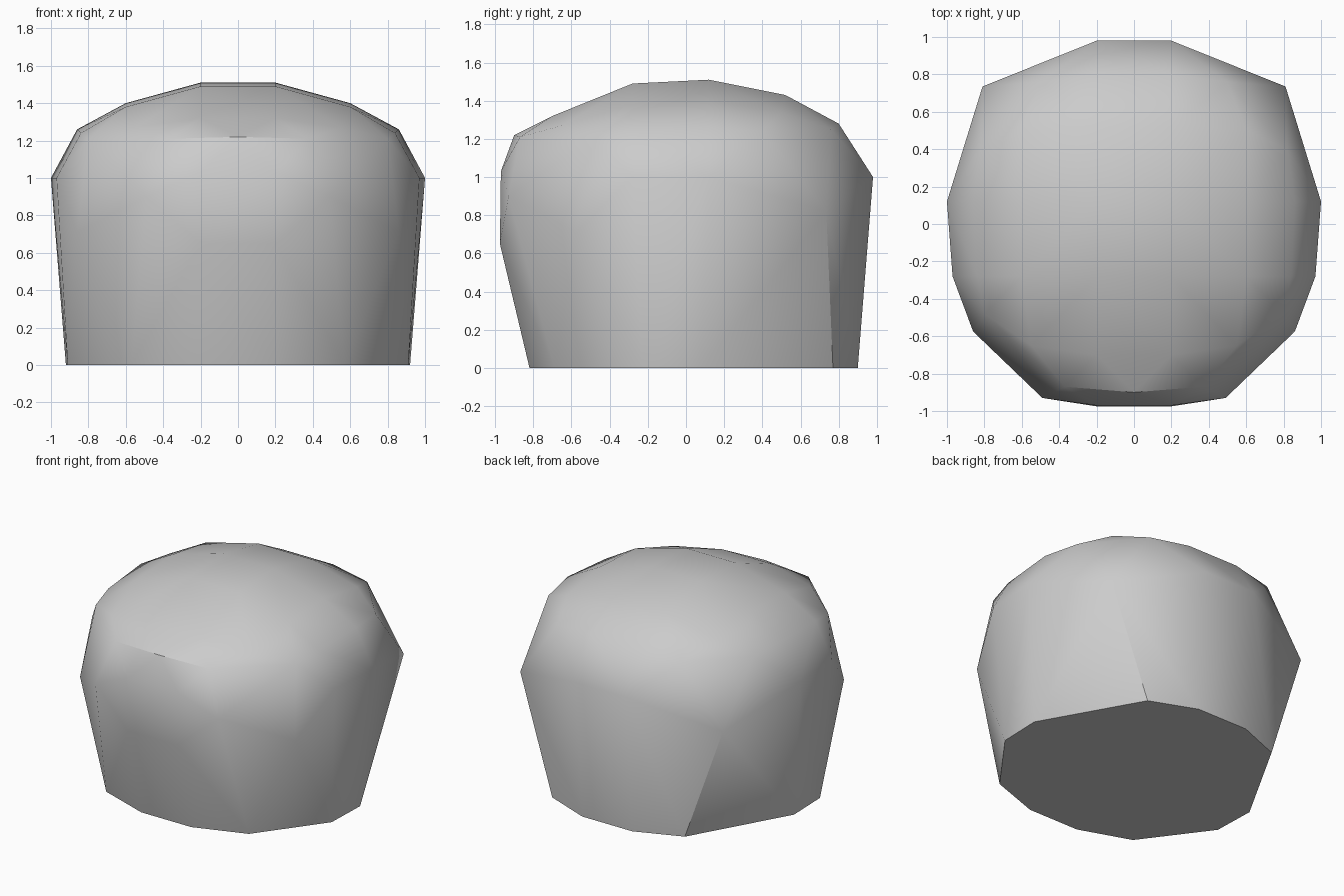
import bpy
import bmesh
from math import radians

default_cube = bpy.data.objects.get("Cube")
if default_cube:
    bpy.data.objects.remove(default_cube, do_unlink=True)


def make_material(name, colour):
    """One flat colour for both the viewport and the render."""
    material = bpy.data.materials.new(name)
    material.use_nodes = True
    material.diffuse_color = colour
    shader = material.node_tree.nodes["Principled BSDF"]
    shader.inputs["Base Color"].default_value = colour
    return material


def make_hull(name, half_points, material, sharp_angle):
    """Mirror the points across x, wrap them in a convex skin and smooth it."""
    bm = bmesh.new()
    for x, y, z in half_points:
        bm.verts.new((x, y, z))
        if x > 0:
            bm.verts.new((-x, y, z))
    hull = bmesh.ops.convex_hull(bm, input=bm.verts[:])
    loose = {v for key in ("geom_interior", "geom_unused") for v in hull[key]
             if isinstance(v, bmesh.types.BMVert)}
    bmesh.ops.delete(bm, geom=list(loose), context='VERTS')
    bmesh.ops.dissolve_limit(bm, angle_limit=radians(1),
                             verts=bm.verts[:], edges=bm.edges[:])
    bmesh.ops.recalc_face_normals(bm, faces=bm.faces[:])

    mesh = bpy.data.meshes.new(name)
    bm.to_mesh(mesh)
    bm.free()
    mesh.materials.append(material)
    obj = bpy.data.objects.new(name, mesh)
    bpy.context.collection.objects.link(obj)

    bpy.ops.object.select_all(action='DESELECT')
    obj.select_set(True)
    bpy.context.view_layer.objects.active = obj
    bpy.ops.object.shade_smooth_by_angle(angle=sharp_angle)
    return obj


# Flat foot outline, from back to front
foot = [(x, y, 0) for x, y in (
    (.2, .9), (.53, .77), (.92, .08), (.91, -.23), (.57, -.69), (.2, -.82))]

# Widest belt, low at the back corners and at the front
belt = [(.2, .98, 1), (.81, .735, .82), (1, .12, 1), (.97, -.28, 1),
        (.86, -.575, .71), (.49, -.93, .9), (.2, -.975, .65),
        (.2, -.97, 1.03)]

# Shoulder where the sides turn into the dome
shoulder = [(.2, .8, 1.28), (.5, .76, 1.25), (.82, .4, 1.24),
            (.86, .12, 1.26), (.84, -.28, 1.24), (.8, -.48, 1.21),
            (.37, -.87, 1.21), (0, -.9, 1.22)]

# Rounded top
dome = [(.2, .52, 1.43), (.6, .5, 1.34), (.2, .12, 1.51), (.6, .12, 1.4),
        (.2, -.28, 1.49), (.6, -.28, 1.38), (.2, -.7, 1.32),
        (.55, -.65, 1.27)]

grey = make_material("plain_grey", (.6, .6, .6, 1))
make_hull("rounded_block", foot + belt + shoulder + dome, grey, radians(35))
